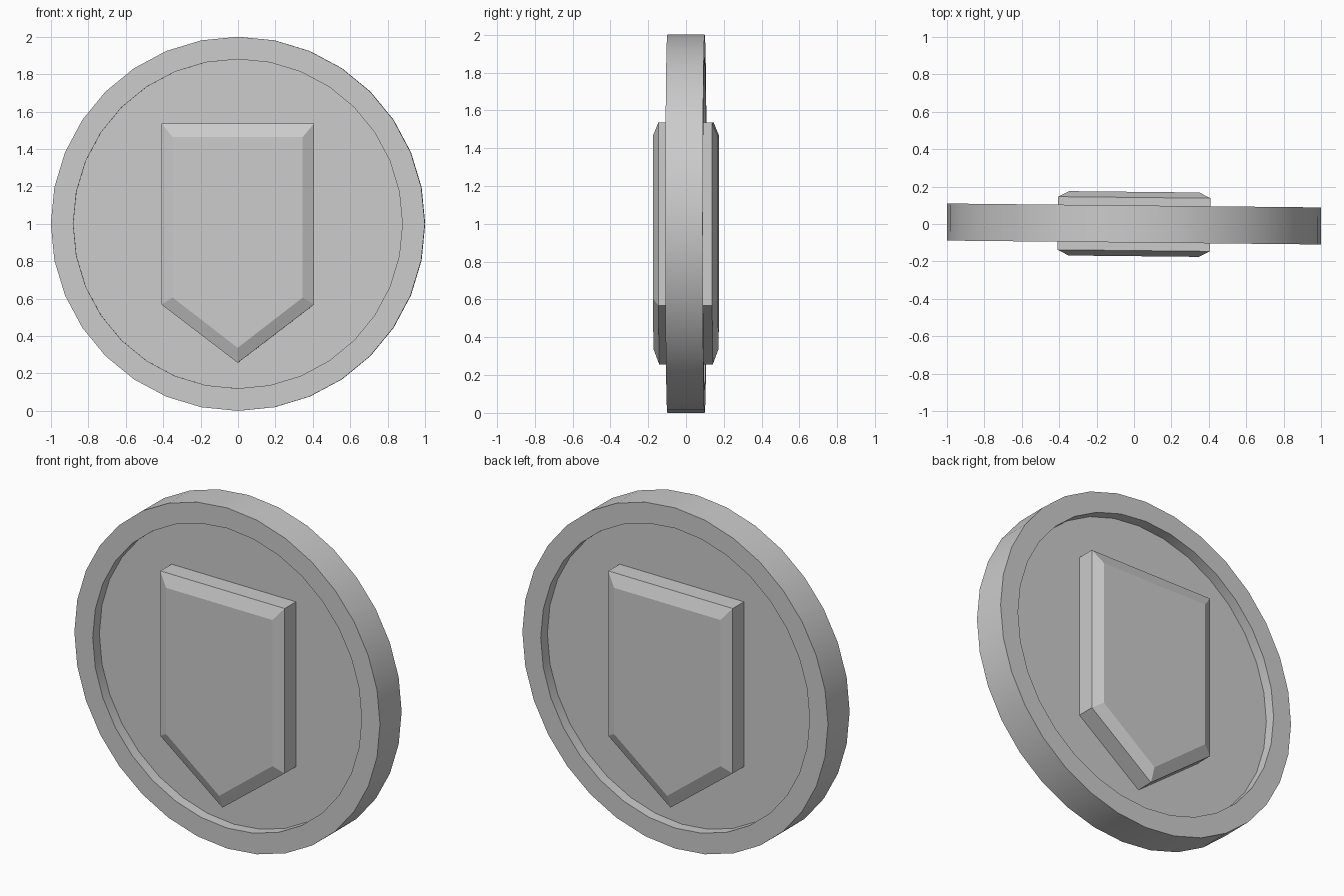
import bpy
import bmesh
import math
from mathutils import Matrix, Vector

cube = bpy.data.objects.get("Cube")
if cube:
    bpy.data.objects.remove(cube, do_unlink=True)

SIDES = 32
RIM_HALF, FLOOR_HALF = 0.099, 0.038
TILT = math.radians(-0.6)

grey = bpy.data.materials.new("plain_grey")
grey.use_nodes = True
colour = (0.6, 0.6, 0.6, 1)
grey.diffuse_color = colour
grey.node_tree.nodes["Principled BSDF"].inputs["Base Color"].default_value = colour


def finish(bm, name):
    """Turn a mesh into a grey object, smooth round and sharp at corners."""
    bmesh.ops.recalc_face_normals(bm, faces=bm.faces)
    mesh = bpy.data.meshes.new(name)
    bm.to_mesh(mesh)
    bm.free()
    mesh.materials.append(grey)
    obj = bpy.data.objects.new(name, mesh)
    bpy.context.collection.objects.link(obj)
    obj.rotation_euler.z = TILT
    bpy.ops.object.select_all(action="DESELECT")
    obj.select_set(True)
    bpy.context.view_layer.objects.active = obj
    bpy.ops.object.shade_smooth_by_angle(angle=math.radians(20))
    return obj


# Round disc with a raised rim: revolve half of a cross-section about y
bm = bmesh.new()
section = [(0.88, FLOOR_HALF), (0.88, RIM_HALF), (1, RIM_HALF),
           (1, -RIM_HALF), (0.88, -RIM_HALF), (0.88, -FLOOR_HALF)]
rings = []
for r, y in section:
    rings.append([bm.verts.new((r * math.sin(a), y, 1 + r * math.cos(a)))
                  for a in (math.tau * i / SIDES for i in range(SIDES))])
for a, b in zip(rings, rings[1:]):
    for i in range(SIDES):
        j = (i + 1) % SIDES
        bm.faces.new((a[i], a[j], b[j], b[i]))
bm.faces.new(rings[0])
bm.faces.new(rings[-1])
finish(bm, "rimmed_disc")


# Chamfered shield plate on each face of the disc
def outline(half_width, top, shoulder, tip):
    return [(-half_width, top), (half_width, top), (half_width, shoulder),
            (0, tip), (-half_width, shoulder)]


outer = outline(0.407, 1.536, 0.568, 0.257)
inner = outline(0.348, 1.464, 0.606, 0.337)


def shield(name, turn):
    bm = bmesh.new()
    layers = [(outer, FLOOR_HALF), (outer, 0.142), (inner, 0.172)]
    loops = [[bm.verts.new((x, -depth, z)) for x, z in pts] for pts, depth in layers]
    for a, b in zip(loops, loops[1:]):
        for i in range(len(a)):
            j = (i + 1) % len(a)
            bm.faces.new((a[i], a[j], b[j], b[i]))
    bm.faces.new(loops[0])
    bm.faces.new(loops[-1])
    bmesh.ops.rotate(bm, verts=bm.verts, cent=Vector(),
                     matrix=Matrix.Rotation(turn, 3, "Z"))
    finish(bm, name)


shield("front_shield", 0)
shield("back_shield", math.pi)
